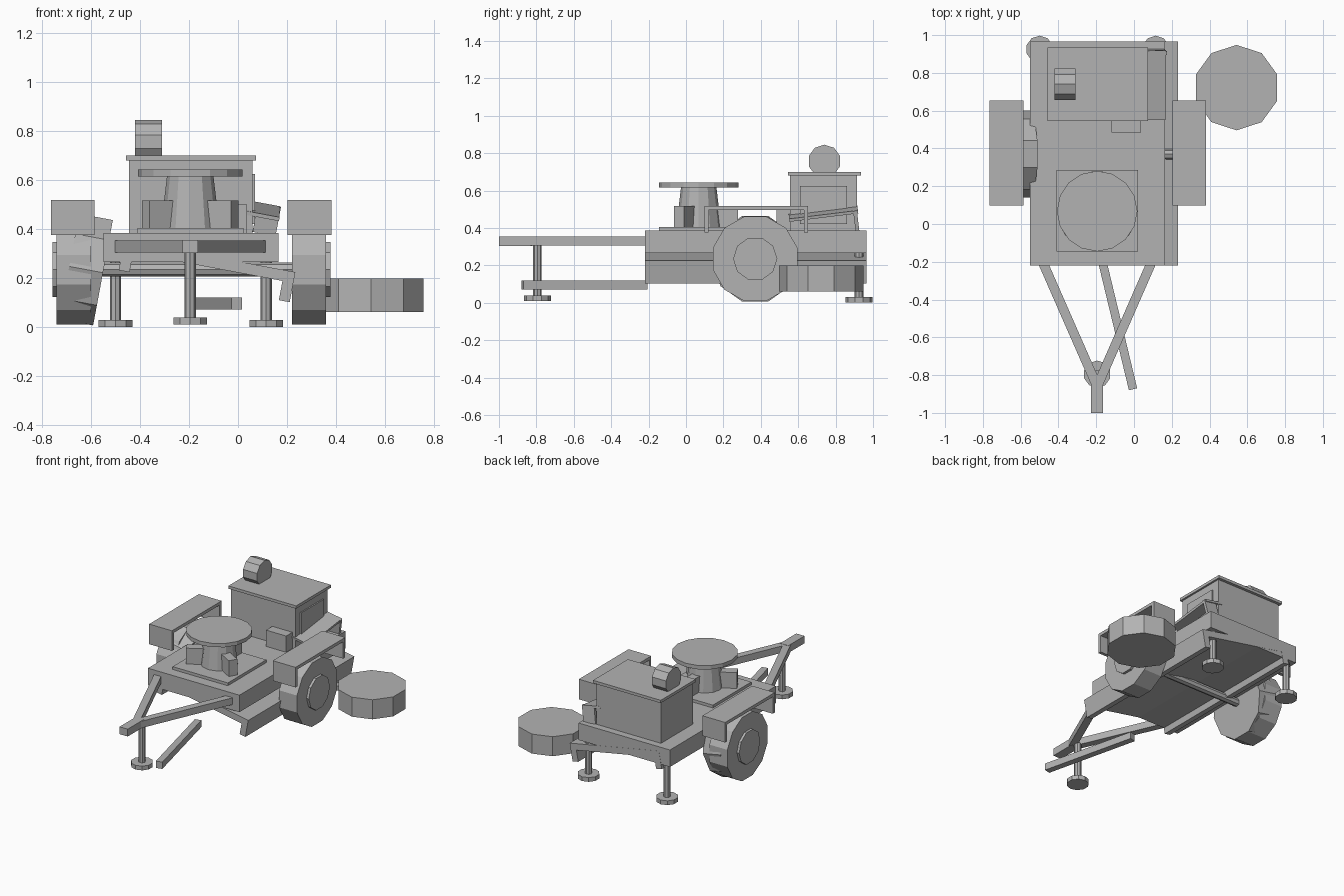
import bpy
from math import radians, pi, atan2, hypot, cos, sin
from mathutils import Matrix, Vector

if "Cube" in bpy.data.objects:
    bpy.data.objects.remove(bpy.data.objects["Cube"])

grey = bpy.data.materials.new("plain_grey")
grey.use_nodes = True
colour = (0.45, 0.45, 0.45, 1)
grey.diffuse_color = colour
grey.node_tree.nodes["Principled BSDF"].inputs["Base Color"].default_value = colour


def finish(name):
    ob = bpy.context.object
    ob.name = name
    ob.data.materials.append(grey)
    return ob


def box(name, x, y, z, rot=(0, 0, 0)):
    """Box from (low, high) pairs, turned about its own centre."""
    mid = [(a + b) / 2 for a, b in (x, y, z)]
    bpy.ops.mesh.primitive_cube_add(size=1, location=mid, rotation=rot)
    ob = finish(name)
    ob.data.transform(Matrix.Diagonal((x[1] - x[0], y[1] - y[0], z[1] - z[0], 1)))
    return ob


def cyl(name, loc, r, depth, sides=10, rot=(0, 0, 0), top=None):
    bpy.ops.mesh.primitive_cone_add(vertices=sides, radius1=r, radius2=r if top is None else top,
                                    depth=depth, location=loc, rotation=rot)
    return finish(name)


def beam(name, a, b, z, width=0.05):
    """Flat-lying bar between two ground-plan points."""
    dx, dy = b[0] - a[0], b[1] - a[1]
    mx, my, half = (a[0] + b[0]) / 2, (a[1] + b[1]) / 2, hypot(dx, dy) / 2
    return box(name, (mx - half, mx + half), (my - width / 2, my + width / 2), z,
               (0, 0, atan2(dy, dx)))


def channel(name, centre, width, length, skin, drop, rot, along_x=True):
    """Plate with a downward flange at two opposite edges, tilted as one."""
    frame = Matrix.Translation(centre) @ rot.to_4x4()
    parts = [box(name + "_plate", (-width / 2, width / 2), (-length / 2, length / 2), (-skin, 0))]
    for s in (-1, 1):
        if along_x:
            e = s * (width - skin) / 2
            parts.append(box(name + "_flange", (e - skin / 2, e + skin / 2),
                             (-length / 2, length / 2), (-drop, -skin)))
        else:
            e = s * (length - skin) / 2
            parts.append(box(name + "_flange", (-width / 2, width / 2),
                             (e - skin / 2, e + skin / 2), (-drop, -skin)))
    for p in parts:
        p.matrix_world = frame @ Matrix.Translation(p.location)


# Bed and the sagging chassis channel below it
box("bed", (-0.55, 0.165), (-0.22, 0.965), (0.265, 0.385))
channel("chassis", (-0.115, 0.373, 0.29), 0.71, 1.186, 0.045, 0.125,
        Matrix.Rotation(radians(10.6), 3, 'Y'))
cyl("axle", (-0.18, 0.37, 0.235), 0.028, 0.85, 8, (0, pi / 2, 0))

# Fenders
for side, x in (("right", -0.675), ("left", 0.292)):
    channel(side + "_fender", (x, 0.376, 0.518), 0.178, 0.555, 0.022, 0.142,
            Matrix.Identity(3), along_x=False)

# Wheels: two upright, one leaning inward, one lying loose
for side, x, s in (("right", -0.67, -1), ("left", 0.29, 1)):
    cyl(side + "_wheel", (x, 0.37, 0.235), 0.233, 0.14, 12, (0, pi / 2, 0)
        ).data.transform(Matrix.Rotation(pi / 12, 4, 'Z'))
    cyl(side + "_hub", (x + s * 0.07, 0.37, 0.235), 0.118, 0.035, 10, (0, pi / 2, 0))
cyl("leaning_wheel", (-0.62, 0.37, 0.235), 0.23, 0.14, 10, (0, pi / 2 + radians(10.6), 0))
cyl("loose_wheel", (0.543, 0.722, 0.13), 0.226, 0.138, 10)

# Rear cabinet with lid, side door, front box and exhaust drum
box("cabinet", (-0.445, 0.06), (0.555, 0.915), (0.385, 0.68))
box("cabinet_lid", (-0.457, 0.073), (0.545, 0.935), (0.68, 0.7))
box("cabinet_door", (0.06, 0.069), (0.61, 0.86), (0.42, 0.625))
box("control_box", (-0.12, 0.037), (0.485, 0.555), (0.385, 0.5))
cyl("lid_drum", (-0.365, 0.74, 0.757), 0.088, 0.11, 10, (0, pi / 2, 0)
    ).data.transform(Matrix.Rotation(pi / 10, 4, 'Z'))

# Dislodged panel leaning beside the cabinet
tilt = Matrix.Rotation(radians(7), 3, 'X') @ Matrix.Rotation(radians(10.6), 3, 'Y')
box("loose_panel", (0.03, 0.17), (0.55, 0.92), (0.468, 0.484), tilt.to_euler())
box("loose_panel_end", (0.07, 0.165), (0.9, 0.92), (0.38, 0.5), tilt.to_euler())

# Turntable
hub = Vector((-0.195, 0.068, 0))
box("turntable_base", (-0.41, 0.022), (-0.145, 0.285), (0.385, 0.405))
cyl("turntable_pedestal", hub + Vector((0, 0, 0.51)), 0.12, 0.21, 12, top=0.095)
cyl("turntable_top", hub + Vector((0, 0, 0.629)), 0.213, 0.027, 16)
for deg in (-30, 90, 210):
    a = radians(deg)
    c = hub + Vector((cos(a), sin(a), 0)) * 0.145
    box("turntable_fin", (c.x - 0.065, c.x + 0.065), (c.y - 0.03, c.y + 0.03),
        (0.4, 0.517), (0, 0, a))

# Tow frame and the fallen bar
for x in (-0.48, 0.09):
    beam("tow_bar", (x, -0.21), (-0.195, -0.86), (0.305, 0.353))
box("tow_tip", (-0.227, -0.163), (-1, -0.82), (0.303, 0.355))
beam("fallen_bar", (-0.165, -0.21), (-0.005, -0.875), (0.072, 0.12), 0.045)

# Support jacks
for name, x, y, z, top in (("front", -0.195, -0.795, 0.01, 0.31),
                           ("rear_right", -0.5, 0.925, 0, 0.28),
                           ("rear_left", 0.115, 0.925, 0, 0.28)):
    cyl(name + "_jack_foot", (x, y, z + 0.015), 0.072, 0.03, 10)
    cyl(name + "_jack_post", (x, y, (z + top) / 2 + 0.01), 0.023, top - z - 0.02, 8)
